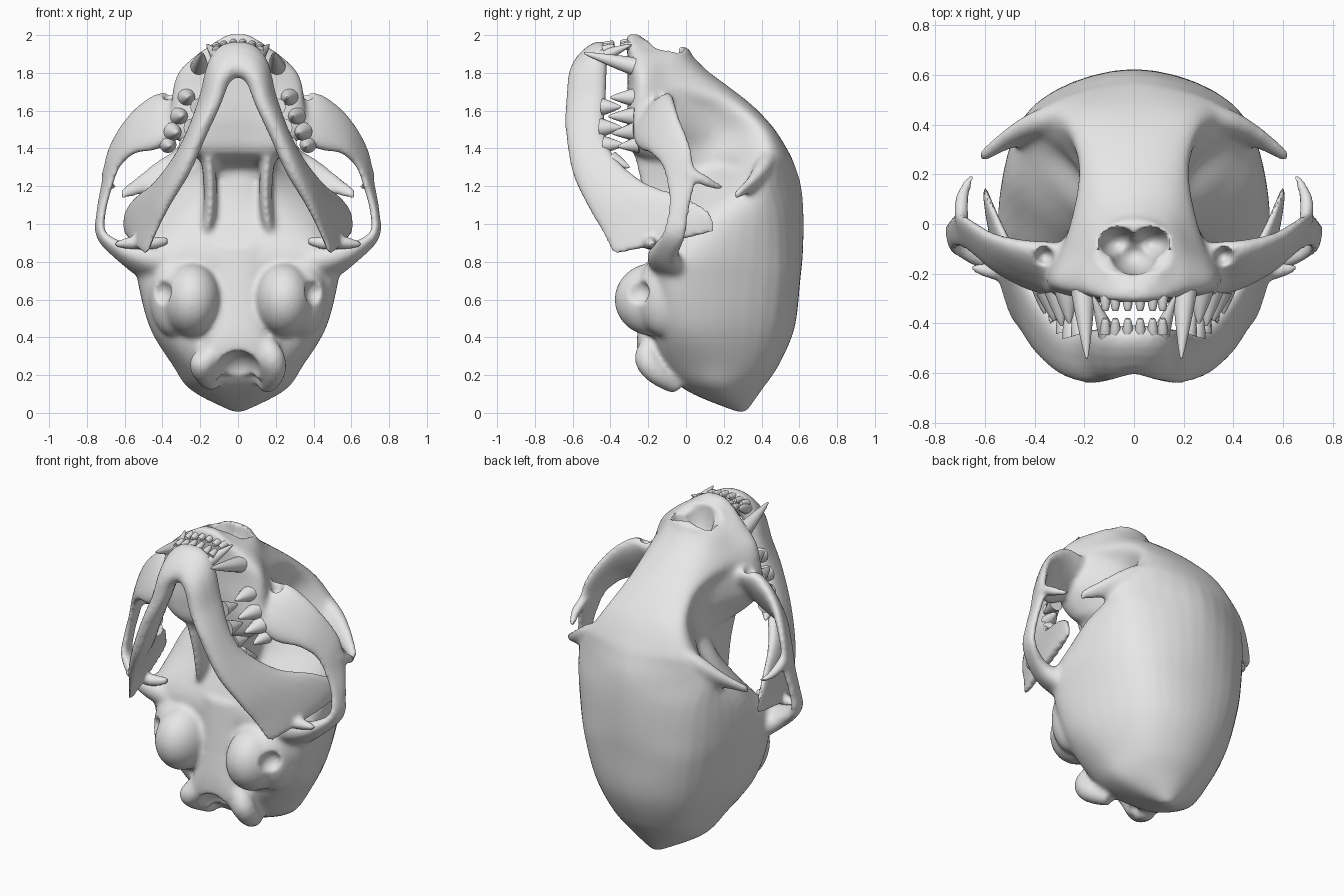
import bpy, bmesh, math
from mathutils import Vector as V, Matrix

bone = bpy.data.materials.new("bone grey")
bone.diffuse_color = (0.8, 0.8, 0.8, 1)


def spline(keys, n, closed=False):
    """Catmull-Rom samples through equal-length number tuples."""
    m, out = len(keys), []
    for i in range(m if closed else m - 1):
        k = [keys[j % m] if closed else keys[max(0, min(m - 1, j))] for j in range(i - 1, i + 3)]
        for s in range(n):
            t = s / n
            out.append([b + .5 * t * (c - a + t * (2*a - 5*b + 4*c - d + t * (3*(b - c) + d - a)))
                        for a, b, c, d in zip(*k)])
    if not closed:
        out.append(list(keys[-1]))
    return out


def skin(bm, rings):
    """Closed skin over a row of rings."""
    vs = [[bm.verts.new(p) for p in r] for r in rings]
    n = len(vs[0])
    fs = [bm.faces.new((a[i], a[(i+1) % n], b[(i+1) % n], b[i]))
          for a, b in zip(vs, vs[1:]) for i in range(n)]
    fs += [bm.faces.new(vs[0]), bm.faces.new(vs[-1])]
    bmesh.ops.recalc_face_normals(bm, faces=fs)


def blade(bm, stations, n=5, sides=16, full=.85):
    """Flattened bar; station = lower edge xyz, upper edge xyz, thickness."""
    st = spline(stations, n)
    mids = [(V(s[:3]) + V(s[3:6])) / 2 for s in st]
    rings = []
    for i, s in enumerate(st):
        major = (V(s[3:6]) - V(s[:3])) / 2
        tan = mids[min(i+1, len(st)-1)] - mids[max(i-1, 0)]
        minor = tan.cross(major).normalized() * max(s[6], .004) / 2
        ring = []
        for k in range(sides):
            a = 2 * math.pi * (k + .5) / sides
            c, d = math.cos(a), math.sin(a)
            ring.append(mids[i] + major * math.copysign(abs(c)**full, c)
                        + minor * math.copysign(abs(d)**full, d))
        rings.append(ring)
    skin(bm, rings)


def tube(bm, pts, n=4, sides=12):
    """Round tapering bar; point = xyz, radius."""
    axis = V(pts[-1][:3]) - V(pts[0][:3])
    side = axis.orthogonal().normalized()
    blade(bm, [(*(V(p[:3]) - side*p[3]), *(V(p[:3]) + side*p[3]), 2*p[3]) for p in pts], n, sides, 1)


def ball(bm, c, r):
    bmesh.ops.create_uvsphere(bm, u_segments=24, v_segments=14, radius=1,
                              matrix=Matrix.Translation(c) @ Matrix.Diagonal((*r, 1)))


def flip(rows, s, width=7):
    """Mirror station or point rows in x."""
    return [[v * s if j in ((0, 3) if width == 7 else (0,)) else v for j, v in enumerate(r)] for r in rows]


def finish(name, bm, voxel=0, cuts=()):
    me = bpy.data.meshes.new(name)
    bm.to_mesh(me)
    bm.free()
    ob = bpy.data.objects.new(name, me)
    bpy.context.collection.objects.link(ob)
    bpy.context.view_layer.objects.active = ob
    ob.select_set(True)
    for c, r in cuts:
        cb = bmesh.new()
        ball(cb, c, r)
        cutter = finish("cutter", cb)
        cutter.hide_render = True
        bpy.context.view_layer.objects.active = ob
        if voxel:
            fuse(ob, voxel, 6)
            voxel = 0
        m = ob.modifiers.new("hollow", "BOOLEAN")
        m.operation, m.object, m.solver = "DIFFERENCE", cutter, "EXACT"
        bpy.ops.object.modifier_apply(modifier=m.name)
        bpy.data.objects.remove(cutter)
    if cuts:
        fuse(ob, .012, 4)       # softens the rims of the openings
    elif voxel:
        fuse(ob, voxel, 4)
    ob.data.materials.clear()
    ob.data.materials.append(bone)
    bpy.ops.object.select_all(action="DESELECT")
    ob.select_set(True)
    bpy.context.view_layer.objects.active = ob
    bpy.ops.object.shade_smooth_by_angle(angle=math.radians(50))
    ob.select_set(False)
    return ob


def fuse(ob, voxel, smooth):
    """Merge overlapping pieces into one soft surface."""
    m = ob.modifiers.new("fuse", "REMESH")
    m.mode, m.voxel_size = "VOXEL", voxel
    bpy.ops.object.modifier_apply(modifier=m.name)
    m = ob.modifiers.new("soften", "SMOOTH")
    m.factor, m.iterations = .5, smooth
    bpy.ops.object.modifier_apply(modifier=m.name)


# Skull sections: z, underside y, lower corner x y, side x y, upper corner x y, top y
braincase = [
    (.005, .27, .02, .28, .03, .29, .02, .31, .32),
    (.12, .00, .15, .03, .25, .18, .16, .34, .40),
    (.25, -.12, .25, -.08, .345, .14, .24, .40, .49),
    (.45, -.19, .37, -.14, .465, .08, .31, .46, .575),
    (.70, -.19, .45, -.15, .525, .08, .36, .49, .605),
    (.86, -.18, .45, -.15, .54, .12, .38, .49, .62),
    (1.06, -.10, .31, -.04, .505, .18, .40, .48, .622),
    (1.20, -.07, .19, -.01, .39, .23, .43, .44, .61),
    (1.30, -.08, .15, -.06, .23, .21, .40, .44, .58)]
face = [
    (1.37, -.26, .24, -.24, .19, .14, .345, .45, .55),
    (1.50, -.30, .35, -.27, .19, .14, .265, .41, .47),
    (1.62, -.31, .35, -.26, .22, .07, .21, .30, .36),
    (1.72, -.31, .33, -.26, .28, -.08, .18, .17, .235),
    (1.81, -.31, .30, -.26, .245, -.10, .15, .06, .115),
    (1.89, -.31, .215, -.27, .195, -.12, .13, -.01, .035),
    (1.935, -.315, .155, -.29, .14, -.18, .10, -.03, .0),
    (1.97, -.315, .11, -.30, .10, -.25, .08, -.21, -.20),
    (2.005, -.31, .05, -.30, .05, -.28, .04, -.26, -.25)]
bm = bmesh.new()
rings = []
for z, yv, xb, yb, xw, yw, xt, yt, yd in spline(braincase + face, 5):
    half = [(xb, yb), (xw, yw), (xt, yt)]
    loop = [(0, yv)] + half + [(0, yd)] + [(-x, y) for x, y in reversed(half)]
    rings.append([(x, y, z) for x, y in spline(loop, 5, True)])
skin(bm, rings)

# Wedge of the skull base between the ear bulbs
blade(bm, [(-.19, -.10, .22, .19, -.10, .22, .16), (-.21, -.15, .30, .21, -.15, .30, .20),
           (-.17, -.15, .40, .17, -.15, .40, .22), (-.13, -.13, .60, .13, -.13, .60, .20),
           (-.17, -.10, .88, .17, -.10, .88, .18)], 5, 16, .7)

cheek_arch = [
    (.28, -.29, 1.50, .28, -.08, 1.67, .12), (.42, -.25, 1.40, .42, -.08, 1.69, .11),
    (.55, -.19, 1.37, .57, -.04, 1.58, .07), (.63, -.13, 1.30, .68, .03, 1.40, .05),
    (.68, -.10, 1.18, .71, .05, 1.23, .045), (.715, -.10, 1.05, .735, .02, 1.07, .045),
    (.71, -.13, .95, .735, .00, .93, .05), (.60, -.18, .88, .62, -.04, .82, .09),
    (.49, -.20, .85, .50, .02, .74, .14), (.34, -.18, .83, .36, .05, .70, .18)]
wing_plate = [(.20, -.10, .84, .20, .10, .84, .09), (.155, -.19, 1.02, .155, .10, 1.02, .075),
              (.145, -.24, 1.20, .15, .10, 1.20, .07), (.16, -.28, 1.38, .16, .02, 1.38, .08)]
brow_spike = [(.26, .38, 1.22, .26, .47, 1.42, .12), (.38, .36, 1.18, .40, .43, 1.35, .10),
              (.50, .31, 1.16, .52, .37, 1.26, .06), (.615, .25, 1.13, .625, .28, 1.18, .038)]
cheek_spike = [(.69, .0, 1.28, .03), (.695, .08, 1.24, .032), (.68, .14, 1.21, .025), (.65, .20, 1.19, .016)]
neck_knob = [(.14, -.04, .14, .05), (.185, -.15, .21, .065), (.18, -.205, .29, .07), (.13, -.17, .38, .06)]
for s in (1, -1):
    for part in (cheek_arch, wing_plate, brow_spike):
        blade(bm, flip(part, s))
    for part in (cheek_spike, neck_knob):
        tube(bm, flip(part, s, 4))
    # Ear bulb with a flank running out to the side wall
    ball(bm, (s*.245, -.17, .60), (.155, .21, .195))
    ball(bm, (s*.34, -.11, .62), (.13, .15, .22))

# Nose, ear, spinal and cheek openings
cuts = [((0, -.12, 1.97), (.10, .085, .20)), ((0, -.115, 1.985), (.3, .085, .075))]
for s in (1, -1):
    cuts += [((s*.065, -.075, 1.97), (.08, .065, .20)),
             ((s*.41, -.27, .64), (.06, .08, .07)),
             ((s*.36, -.13, 1.72), (.042, .042, .10))]
cuts.append(((0, -.25, .20), (.125, .16, .13)))
finish("skull", bm, .014, cuts)

# Lower jaw: one bar running through the chin to both rear plates
half_jaw = [
    (0, -.59, 1.79, 0, -.42, 1.95, .13), (.075, -.62, 1.74, .11, -.42, 1.90, .12),
    (.125, -.635, 1.62, .175, -.425, 1.68, .10), (.195, -.635, 1.48, .235, -.43, 1.50, .095),
    (.285, -.60, 1.27, .31, -.38, 1.36, .095), (.375, -.525, 1.10, .43, -.22, 1.22, .08),
    (.44, -.44, .95, .54, .00, 1.14, .06), (.48, -.39, .85, .595, .13, 1.06, .05),
    (.50, -.34, .85, .60, .15, .96, .04)]
bm = bmesh.new()
blade(bm, flip(half_jaw[:0:-1], -1) + half_jaw)
for s in (1, -1):
    tube(bm, flip([(.37, -.17, .91, .02), (.45, -.19, .90, .035), (.56, -.19, .90, .035),
                   (.65, -.175, .89, .015)], s, 4))    # hinge bar
finish("lower_jaw", bm, .013)

# Teeth: root xyz, tip xyz, root radius
upper = [(.205, -.26, 1.83, .19, -.54, 1.905, .05),
         (.27, -.27, 1.67, .26, -.40, 1.67, .05), (.31, -.27, 1.57, .29, -.41, 1.57, .05),
         (.345, -.27, 1.49, .32, -.39, 1.48, .05), (.37, -.25, 1.42, .36, -.36, 1.41, .045)]
lower = [(.10, -.46, 1.88, .165, -.29, 1.95, .04),
         (.21, -.44, 1.62, .24, -.345, 1.62, .045), (.24, -.45, 1.51, .27, -.34, 1.51, .05),
         (.27, -.43, 1.42, .30, -.33, 1.42, .045), (.30, -.39, 1.34, .34, -.30, 1.30, .045)]
for x in (.025, .075, .115):
    upper.append((x, -.29, 1.965 - x*.2, x, -.35, 1.965 - x*.2, .022))
    lower.append((x, -.44, 1.945 - x*.2, x, -.38, 1.965 - x*.2, .022))
for name, teeth in (("upper_teeth", upper), ("lower_teeth", lower)):
    bm = bmesh.new()
    for t in teeth:
        for s in (1, -1):
            a, b, r = V((t[0]*s, *t[1:3])), V((t[3]*s, *t[4:6])), t[6]
            blunt = .75 if r < .03 else .15
            tube(bm, [(*a, r), (*a.lerp(b, .35), r*(.7 + blunt*.3)), (*a.lerp(b, .8), r*(.25 + blunt*.6)),
                      (*b, r*blunt*.6)])
    finish(name, bm)
